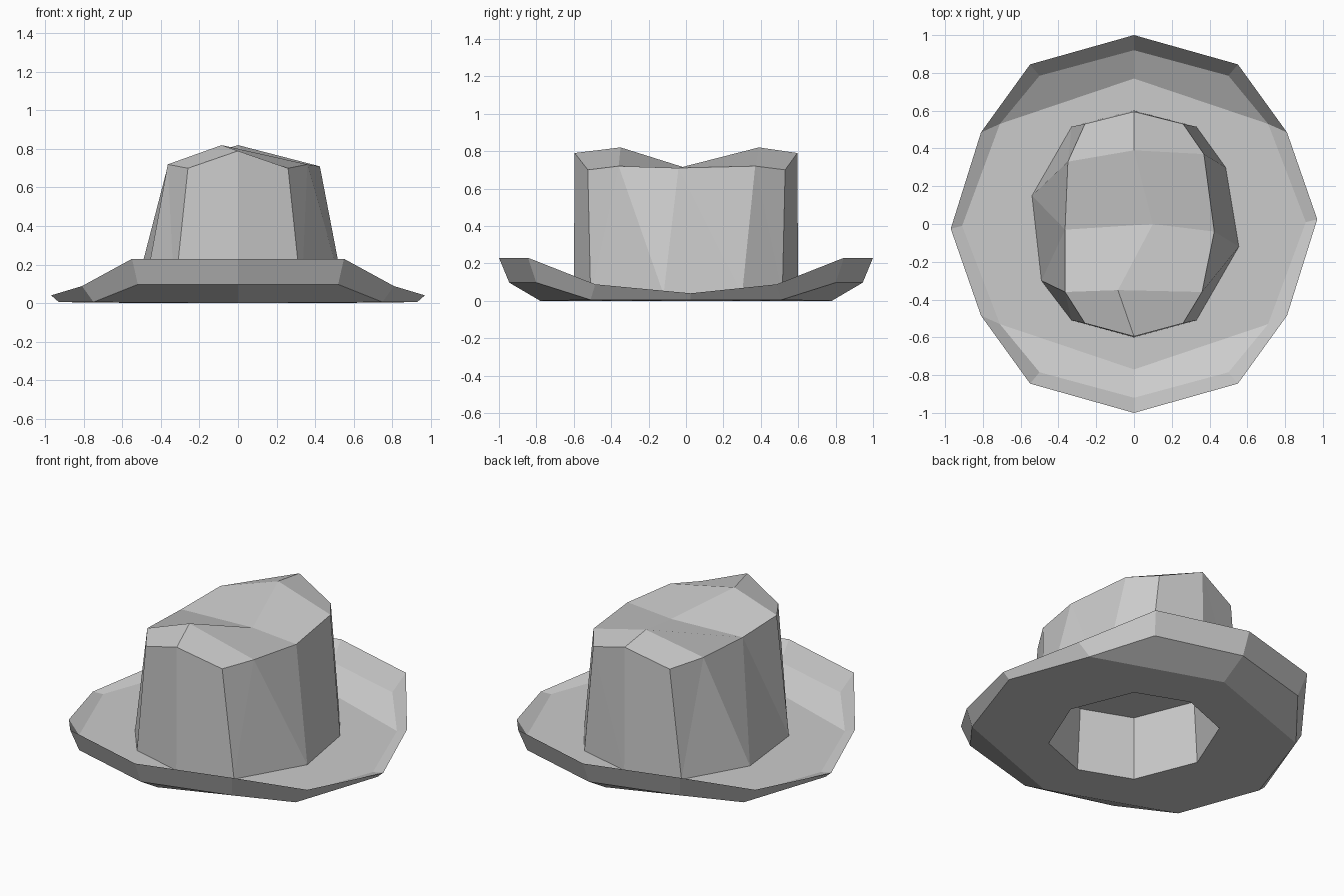
import bpy, bmesh

if "Cube" in bpy.data.objects:
    bpy.data.objects.remove(bpy.data.objects["Cube"])


def mirrored(q):
    """Quarter outline (from +y axis to +x side) -> full 12 or 8 point outline."""
    return (list(q)
            + [(x, -y, z) for x, y, z in reversed(q[:-1])]
            + [(-x, -y, z) for x, y, z in q[1:]]
            + [(-x, y, z) for x, y, z in reversed(q[1:-1])])


def add_ring(bm, pts):
    return [bm.verts.new(p) for p in pts]


def add_face(bm, vs):
    vs = list(dict.fromkeys(vs))
    if len(vs) > 2 and not bm.faces.get(vs):
        bm.faces.new(vs)


def bridge(bm, a, b):
    n = len(a)
    for i in range(n):
        j = (i + 1) % n
        add_face(bm, [a[i], a[j], b[j], b[i]])


def loop_edges(bm, ring):
    edges = []
    for i, v in enumerate(ring):
        w = ring[(i + 1) % len(ring)]
        edges.append(bm.edges.get((v, w)) or bm.edges.new((v, w)))
    return edges


def fill_between(bm, outer, hole):
    bmesh.ops.triangle_fill(bm, use_beauty=True, normal=(0, 0, 1),
                            edges=loop_edges(bm, outer) + loop_edges(bm, hole))


def flat_loop(bm, ring, y, z):
    """Turn-up faces at front and back; returns the outline of the flat middle."""
    back, front = bm.verts.new((0, y, z)), bm.verts.new((0, -y, z))
    for tip, i in ((back, 0), (front, 6)):
        add_face(bm, [tip, ring[i], ring[i + 1], ring[i + 2]])
        add_face(bm, [tip, ring[i - 2], ring[i - 1], ring[i]])
    return [back] + ring[2:5] + [front] + ring[8:11]


def finish(bm, name):
    bmesh.ops.recalc_face_normals(bm, faces=bm.faces[:])
    mesh = bpy.data.meshes.new(name)
    bm.to_mesh(mesh)
    bm.free()
    bpy.context.collection.objects.link(bpy.data.objects.new(name, mesh))


BRIM_TOP = 0.035
crown_base = [(x, y, BRIM_TOP) for x, y in (
    (0, .6), (.33, .515), (.485, .3), (.555, -.12), (.33, -.51),
    (0, -.6), (-.33, -.51), (-.49, -.3), (-.54, .15), (-.33, .515))]

# Brim: sharp rim, turned up at front and back, with the head opening below
bm = bmesh.new()
rim = add_ring(bm, mirrored([(0, 1, .23), (.55, .845, .23), (.81, .485, .088), (.97, .025, .04)]))
under = add_ring(bm, mirrored([(0, .945, .097), (.52, .8, .097), (.75, .51, .005), (.93, .025, .005)]))
inner = add_ring(bm, mirrored([(0, .92, .12), (.5, .785, .12), (.71, .53, BRIM_TOP), (.91, .01, BRIM_TOP)]))
bridge(bm, rim, under)
bridge(bm, rim, inner)
fill_between(bm, flat_loop(bm, inner, .77, BRIM_TOP), add_ring(bm, crown_base))

opening = [(0, .49, 0), (.31, .37, 0), (.46, 0, 0)]
hole = add_ring(bm, mirrored(opening))
fill_between(bm, flat_loop(bm, under, .78, 0), hole)
ceiling = add_ring(bm, mirrored([(x * .95, y * .95, .38) for x, y, _ in opening]))
bridge(bm, hole, ceiling)
add_face(bm, ceiling)
finish(bm, "brim")

# Crown: slightly irregular tapered wall
bm = bmesh.new()
base = add_ring(bm, crown_base)
top = add_ring(bm, [
    (0, .595, .79), (.26, .53, .7), (.37, .37, .72), (.425, -.04, .71),
    (.36, -.36, .72), (.26, -.525, .7), (0, -.595, .79), (-.26, -.525, .7),
    (-.365, -.36, .72), (-.365, -.03, .71), (-.35, .33, .72), (-.26, .53, .7)])
below = [base[i] for i in (0, 1, 2, 3, 4, 4, 5, 6, 7, 8, 9, 9)]
for i in range(12):
    j = (i + 1) % 12
    add_face(bm, [top[i], top[j], below[i]])
    add_face(bm, [top[j], below[j], below[i]])

# Crown top: two ridges with a dip between them
ridge_b, dip, ridge_f = add_ring(bm, [(0, .39, .82), (.1, 0, .71), (-.085, -.35, .82)])
add_face(bm, [top[0], top[1], top[2], ridge_b])
add_face(bm, [top[0], ridge_b, top[10], top[11]])
add_face(bm, [ridge_b, top[2], top[3], dip])
add_face(bm, [ridge_b, dip, top[9], top[10]])
add_face(bm, [dip, top[3], top[4], ridge_f])
add_face(bm, [dip, ridge_f, top[8], top[9]])
add_face(bm, [ridge_f, top[4], top[5], top[6]])
add_face(bm, [ridge_f, top[6], top[7], top[8]])
finish(bm, "crown")
